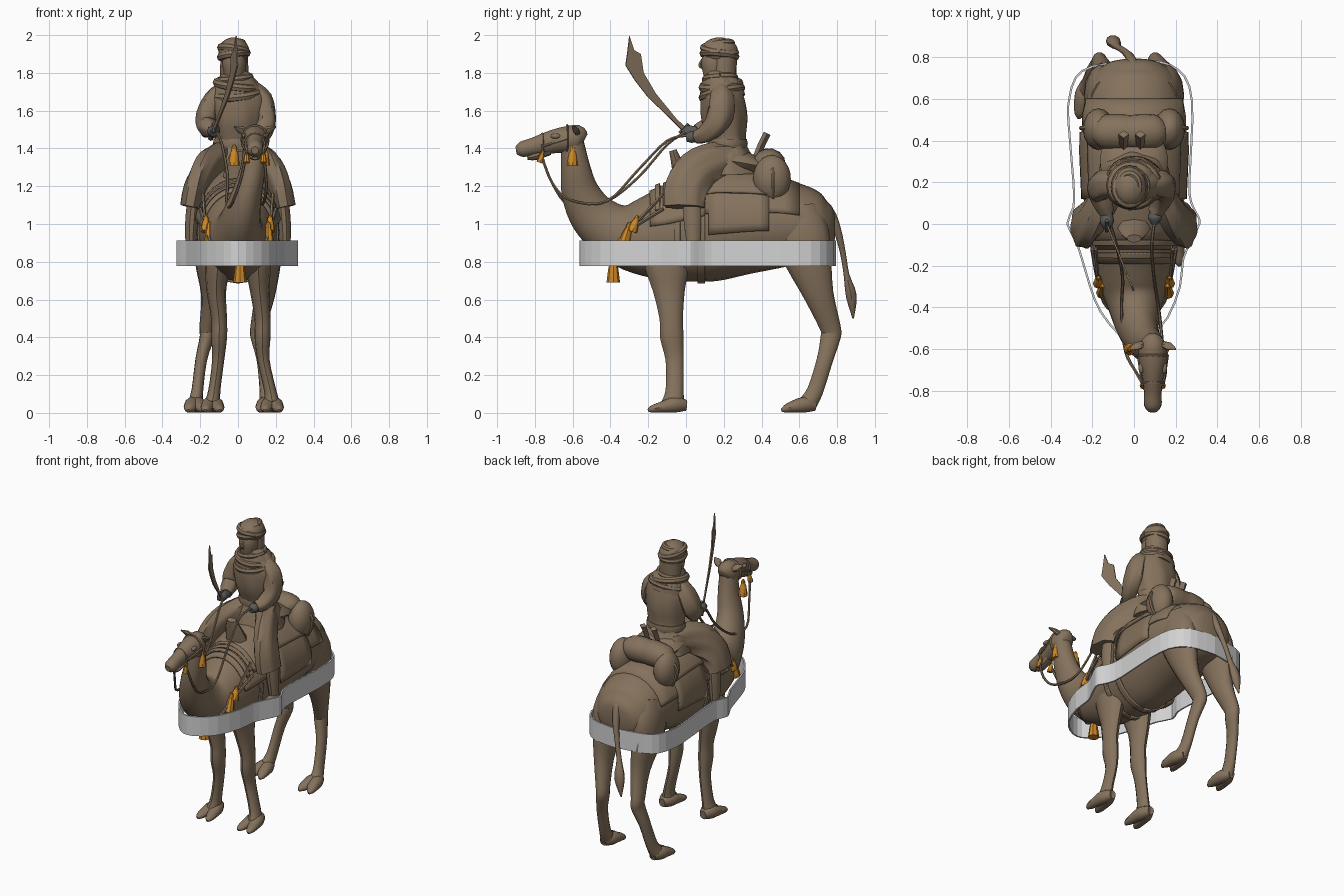
import bpy, bmesh, math
from mathutils import Vector

def mat(name, c):
    m = bpy.data.materials.new(name)
    m.diffuse_color = (*c, 1)
    return m

BROWN = mat("brown", (0.235, 0.168, 0.108))
ORANGE = mat("orange", (0.60, 0.24, 0.02))
GREY = mat("light grey", (0.65, 0.65, 0.65))
DARK = mat("dark grey", (0.10, 0.10, 0.095))

def make(name, verts, faces, m=BROWN, smooth=True, thick=0):
    me = bpy.data.meshes.new(name)
    me.from_pydata([tuple(v) for v in verts], [], faces)
    bm = bmesh.new()
    bm.from_mesh(me)
    bmesh.ops.recalc_face_normals(bm, faces=bm.faces)
    bm.to_mesh(me)
    bm.free()
    me.materials.append(m)
    ob = bpy.data.objects.new(name, me)
    bpy.context.collection.objects.link(ob)
    if thick:
        s = ob.modifiers.new("thickness", "SOLIDIFY")
        s.thickness, s.offset = thick, 0
    if smooth:
        bpy.ops.object.select_all(action='DESELECT')
        ob.select_set(True)
        bpy.context.view_layer.objects.active = ob
        bpy.ops.object.shade_smooth_by_angle(angle=math.radians(40))
    return ob

def spline(rows, sub):
    """Catmull-Rom through rows of numbers"""
    out = []
    for i in range(len(rows) - 1):
        p0, p1, p2, p3 = (rows[min(max(i + k, 0), len(rows) - 1)] for k in (-1, 0, 1, 2))
        for j in range(sub):
            t = j / sub
            out.append([0.5 * (2*b + (c - a)*t + (2*a - 5*b + 4*c - d)*t*t + (3*b - a - 3*c + d)*t**3)
                        for a, b, c, d in zip(p0, p1, p2, p3)])
    return out + [list(rows[-1])]

def loft(name, rows, m=BROWN, n=14, sub=3, ref=(1, 0, 0), fold=0, folds=6):
    """Rows of x, y, z, half-width along ref, other half-width"""
    rows = spline(rows, sub)
    P = [Vector(r[:3]) for r in rows]
    verts, faces = [], []
    for i, r in enumerate(rows):
        t = (P[min(i + 1, len(P) - 1)] - P[max(i - 1, 0)]).normalized()
        u = Vector(ref)
        u = (u - u.dot(t) * t).normalized()
        v = t.cross(u)
        for k in range(n):
            w = 2 * math.pi * k / n
            f = 1 + fold * math.cos(folds * w + i * 0.35)
            verts.append(P[i] + u * max(r[3], .002) * f * math.cos(w) + v * max(r[4], .002) * f * math.sin(w))
    for i in range(len(rows) - 1):
        for k in range(n):
            a, b = i * n + k, i * n + (k + 1) % n
            faces.append((a, b, b + n, a + n))
    faces += [tuple(range(n)), tuple(range(len(verts) - n, len(verts)))]
    return make(name, verts, faces, m)

def tube(name, pts, r, m=BROWN, n=6, sub=4, ref=(1, 0, 0)):
    return loft(name, [(*p, r, r) for p in pts], m, n, sub, ref)

def ball(name, c, s, m=BROWN, seg=16):
    rows = [(c[0], c[1], c[2] - s[2] * math.cos(math.pi * i / 12), s[0] * math.sin(math.pi * i / 12),
             s[1] * math.sin(math.pi * i / 12)) for i in range(13)]
    return loft(name, rows, m, seg, 1)

def hoop(name, c, rx, ry, r, back=0, side=0):
    """Cloth loop round the z axis, tilted by back and side"""
    pts = [(c[0] + rx * math.cos(a), c[1] + ry * math.sin(a), c[2] + back * math.sin(a) + side * math.cos(a))
           for a in [2 * math.pi * k / 20 for k in range(21)]]
    tube(name, pts, r, n=8, sub=1, ref=(0, 0, 1))

def tassel(name, x, y, z, h, r, lean=0):
    loft(name, [(x, y, z, r*.25, r*.25), (x, y - lean*.15, z - h*.15, r*.5, r*.5), (x, y - lean*.3, z - h*.28, r*.45, r*.45),
                (x, y - lean*.4, z - h*.4, r*.7, r*.7), (x, y - lean, z - h, r, r)], ORANGE, 8, 1)

# Camel body and neck in one sweep
BODY = [(0, .79, .98, .05, .05), (0, .77, .98, .13, .12), (0, .70, .98, .2, .18), (0, .55, 1.0, .24, .225),
        (0, .35, 1.0, .245, .26), (0, .12, .985, .235, .29), (0, -.1, .945, .2, .25), (0, -.27, .935, .17, .195),
        (.005, -.39, .965, .13, .15), (.02, -.495, 1.05, .1, .125), (.05, -.56, 1.17, .078, .1),
        (.08, -.585, 1.3, .066, .078), (.09, -.6, 1.43, .06, .06)]
loft("camel_body_and_neck", BODY, n=24, sub=4)

# Camel head, jaw, ears, brows
loft("camel_head", [(.09, -.54, 1.44, .03, .04), (.09, -.57, 1.45, .062, .075), (.09, -.65, 1.445, .068, .07),
                    (.09, -.73, 1.43, .052, .06), (.09, -.81, 1.41, .042, .047), (.09, -.87, 1.395, .042, .042),
                    (.09, -.9, 1.39, .02, .02)], n=14)
loft("camel_lower_lip", [(.09, -.72, 1.385, .03, .02), (.09, -.8, 1.358, .032, .02), (.09, -.84, 1.35, .015, .01)], n=8)
for s in (-1, 1):
    loft("ear", [(.09 + s*.045, -.575, 1.48, .015, .015), (.09 + s*.075, -.585, 1.5, .025, .015),
                 (.09 + s*.11, -.6, 1.515, .004, .004)], n=8)
    ball("eye_brow", (.09 + s*.055, -.69, 1.465), (.014, .028, .014), seg=8)

# Camel legs: feet have two toes each
def foot(name, x, y, toes):
    for d in (-1, 1):
        loft(name, [(x, y, .04, .025, .03), (x + d*.015, y - .06, .043, .042, .043), (x + d*.028, y - .13, .03, .035, .03),
                    (x + d*.036, y - toes + .02, .02, .024, .02), (x + d*.038, y - toes, .012, .008, .008)], n=10)

for kx, fx, s in ((-.1, -.135, -1), (.13, .18, 1)):
    loft("front_leg", [(s*.09, -.1, 1.0, .07, .15), (s*.105, -.1, .8, .07, .125), (s*.115, -.09, .65, .052, .085),
                       (kx, -.078, .5, .042, .062), (kx, -.075, .4, .042, .062), (kx + s*.005, -.06, .28, .032, .048),
                       (fx - s*.01, -.06, .12, .032, .048), (fx, -.07, .05, .042, .06)], n=12)
    foot("front_toe", fx, 0, .2)
for kx, fx, s in ((-.165, -.225, -1), (.105, .155, 1)):
    loft("hind_leg", [(s*.13, .58, 1.08, .08, .12), (s*.15, .61, .95, .09, .15), (s*.15, .65, .8, .078, .125),
                      (s*.14, .705, .62, .055, .08), (kx, .765, .45, .04, .056), (kx, .765, .4, .038, .054),
                      ((kx + fx) / 2, .735, .28, .031, .044), (fx - s*.01, .685, .12, .031, .044),
                      (fx, .645, .05, .042, .05)], n=14)
    foot("hind_toe", fx, .685, .18)

# Tail with tuft
loft("tail", [(0, .68, 1.1, .03, .03), (-.005, .755, 1.07, .028, .028), (-.02, .8, .97, .022, .022), (-.05, .83, .85, .016, .016),
              (-.08, .85, .73, .018, .016), (-.1, .875, .62, .035, .03), (-.12, .885, .5, .004, .004)], n=10)

# Cloths and girths that follow the body
def drape(name, y0, y1, deg, scale):
    verts, faces, nu, nv = [], [], 6, 24
    for i in range(nu + 1):
        y = y0 + (y1 - y0) * i / nu
        k = next(j for j in range(len(BODY) - 1) if BODY[j + 1][1] <= y)
        p, q = BODY[k], BODY[k + 1]
        t = (y - p[1]) / (q[1] - p[1])
        z, a, b = (p[j] + (q[j] - p[j]) * t for j in (2, 3, 4))
        for j in range(nv + 1):
            w = math.radians(deg) * (2 * j / nv - 1)
            verts.append((a * scale * math.sin(w), y, z + b * scale * math.cos(w)))
    for i in range(nu):
        for j in range(nv):
            c = i * (nv + 1) + j
            faces.append((c, c + 1, c + nv + 2, c + nv + 1))
    make(name, verts, faces, thick=.012)

drape("rear_blanket", .1, .6, 76, 1.04)
drape("lower_blanket", .12, .44, 98, 1.05)
drape("front_blanket", -.19, .1, 78, 1.05)
drape("saddle_pad", -.12, .45, 55, 1.1)
drape("girth_strap", .06, .1, 180, 1.015)
drape("front_girth_strap", -.06, -.03, 180, 1.015)
for i, y in enumerate((-.15, -.09)):
    drape("saddle_front_strap_%d" % i, y - .012, y + .012, 60, 1.13)

# Saddle horn, rear posts, rolled bedding and side bags
loft("saddle_horn", [(0, -.02, 1.25, .08, .05), (0, -.05, 1.33, .06, .03), (0, -.07, 1.39, .035, .02)], n=8)
for x in (-.05, .03):
    loft("rear_post", [(x, .36, 1.32, .018, .02), (x, .4, 1.42, .022, .02), (x, .43, 1.48, .026, .02)], n=4, sub=1)
loft("bedding_roll", [(-.17, .44, 1.3, .05, .05), (-.15, .44, 1.31, .08, .075), (-.07, .44, 1.315, .088, .085),
                      (-.02, .44, 1.315, .084, .082), (.05, .44, 1.315, .088, .085), (.11, .44, 1.31, .08, .075),
                      (.13, .44, 1.3, .05, .05)], ref=(0, 1, 0), fold=.02)
for s in (-1, 1):
    ball("side_bag", (s*.17, .455, 1.24), (.075, .1, .125))
    tube("bag_strap", [(s*.12, .46, 1.37), (s*.24, .46, 1.28), (s*.245, .46, 1.2), (s*.2, .46, 1.12)], .011)

# Rider torso, neck scarf, belt
loft("rider_robe", [(0, .23, 1.26, .17, .16), (0, .225, 1.36, .15, .12), (0, .22, 1.43, .12, .095), (0, .205, 1.55, .138, .12),
                    (0, .195, 1.66, .15, .115), (0, .19, 1.73, .115, .095), (-.01, .18, 1.8, .05, .05)], n=30, fold=.03, folds=7)
loft("robe_tail", [(0, .2, 1.34, .14, .08), (0, .32, 1.32, .16, .06), (0, .42, 1.3, .13, .03)], fold=.04)
loft("belt", [(0, .22, 1.405, .128, .102), (0, .22, 1.425, .133, .107), (0, .22, 1.45, .128, .102)], n=20, sub=1)
loft("scarf_wrap", [(-.005, .2, 1.66, .13, .115), (-.01, .19, 1.71, .125, .115), (-.015, .18, 1.76, .1, .095),
                    (-.02, .18, 1.8, .07, .075)], n=24, fold=.03, folds=5)
hoop("scarf_fold_low", (-.005, .19, 1.695), .115, .1, .024, .025, .012)
hoop("scarf_fold_mid", (-.01, .185, 1.735), .1, .095, .024, .012, -.015)
hoop("scarf_fold_top", (-.015, .18, 1.77), .075, .075, .022, .005, .01)

# Rider head and turban
loft("rider_face", [(-.02, .15, 1.75, .045, .05), (-.02, .15, 1.8, .056, .062), (-.02, .15, 1.86, .064, .07),
                    (-.02, .16, 1.92, .05, .06)])
loft("nose", [(-.02, .088, 1.875, .007, .006), (-.02, .075, 1.84, .013, .012), (-.02, .09, 1.825, .008, .006)], n=6)
loft("head_cloth", [(-.02, .2, 1.74, .075, .065), (-.02, .2, 1.82, .074, .068), (-.02, .2, 1.9, .072, .07)], fold=.03)
ball("turban", (-.022, .177, 1.915), (.082, .098, .073))
hoop("turban_fold_low", (-.022, .177, 1.895), .068, .084, .022, -.008, .012)
hoop("turban_fold_mid", (-.022, .177, 1.92), .067, .082, .022, -.012, -.014)
hoop("turban_fold_top", (-.022, .18, 1.95), .045, .06, .02, .008, .008)

# Arms and gloved hands
for s, ex, hand in ((-1, -.165, (-.13, .01, 1.49)), (1, .145, (.1, .03, 1.46))):
    hx, hy, hz = hand
    loft("sleeve", [(s*.07, .19, 1.71, .05, .05), (s*.13, .19, 1.66, .052, .065), (ex, .18, 1.58, .055, .07),
                    (ex, .15, 1.52, .052, .06), ((ex + hx) / 2, .1, hz + .015, .047, .047),
                    (hx, .055, hz, .035, .035)], fold=.06, folds=5, n=20)
    loft("glove", [(hx, .07, hz, .028, .028), (hx, .04, hz, .03, .03), (hx, hy, hz, .034, .034),
                   (hx, hy - .03, hz - .005, .018, .02)], DARK, 10)

# Robed legs and boots
for s in (-1, 1):
    loft("robed_leg", [(s*.05, .26, 1.34, .08, .09), (s*.11, .16, 1.33, .07, .1), (s*.175, .06, 1.28, .065, .11),
                       (s*.225, 0, 1.19, .06, .11), (s*.25, -.01, 1.09, .055, .105)], fold=.06, n=24, folds=7)
    loft("shin", [(s*.235, .03, 1.12, .035, .05), (s*.245, .035, 1.0, .035, .048), (s*.25, .04, .88, .028, .035)], n=10)
    loft("boot", [(s*.25, .075, .875, .02, .02), (s*.255, .04, .875, .033, .035), (s*.25, -.03, .865, .03, .024),
                  (s*.245, -.07, .86, .012, .01)], n=10)

# Curved sword with handle
up = [(-.3, 1.995), (-.275, 1.92), (-.24, 1.9), (-.225, 1.8), (-.16, 1.69), (-.05, 1.555), (0, 1.51)]
low = [(-.015, 1.49), (-.1, 1.575), (-.2, 1.67), (-.27, 1.76), (-.32, 1.84), (-.31, 1.91)]
make("sword_blade", [(-.13 - y * .4, y, z) for y, z in up + low], [tuple(range(len(up) + len(low)))], smooth=False, thick=.008)
tube("sword_handle", [(-.145, .04, 1.45), (-.125, -.015, 1.51)], .014, DARK, 8, 1)
tube("sword_guard", [(-.13, .015, 1.53), (-.13, -.035, 1.48)], .01, DARK, 6, 1)

# Bridle, reins, chest straps
for i, (y, z, rx, rz) in enumerate(((-.76, 1.42, .05, .057), (-.63, 1.445, .07, .076))):
    tube("bridle_band_%d" % i, [(.09 + rx * math.cos(a), y, z + rz * math.sin(a))
                              for a in [2 * math.pi * k / 16 for k in range(17)]], .008, n=5, sub=1, ref=(0, 1, 0))
for s, hx, hz in ((-1, -.12, 1.5), (1, .1, 1.47)):
    tube("cheek_strap", [(.09 + s*.052, -.76, 1.41), (.09 + s*.07, -.63, 1.45)], .007, n=5, sub=1)
    tube("rein", [(.09 + s*.045, -.77, 1.38), (.08 + s*.07, -.71, 1.22), (.05 + s*.09, -.61, 1.11 + s*.015), (.03 + s*.09, -.42, 1.12),
                  (.02 + s*.075, -.25, 1.27 + s*.02), (s*.085, -.1, 1.43 + s*.01), (hx, .02, hz)], .008)
    tube("chest_strap", [(s*.2, -.12, 1.08), (s*.17, -.28, .98), (s*.125, -.4, .87), (0, -.46, .83)], .01)
    tube("side_strap", [(s*.185, -.12, 1.16), (s*.175, -.25, 1.02)], .009, n=5, sub=1)

# Orange tassels
tassel("chest_tassel", .01, -.385, .83, .14, .036)
for s in (-1, 1):
    tassel("side_tassel", s*.155 + .005, -.295, 1.01, .12, .032, .035)
    tassel("upper_side_tassel", s*.17, -.255, 1.045, .085, .027, .03)
    tassel("cheek_tassel", .06 + s*.08, -.6, 1.42, .11, .03)
    tassel("muzzle_tassel", .09 + s*.045, -.755, 1.39, .065, .018, .02)

# Pale band around the animal
R = [(0, .79), (.13, .775), (.21, .74), (.265, .66), (.28, .5), (.265, .2), (.275, .1), (.305, .04), (.313, 0), (.27, -.09),
     (.235, -.17), (.22, -.3), (.16, -.45), (.08, -.53), (0, -.56), (-.07, -.53), (-.16, -.42), (-.21, -.3), (-.27, -.1),
     (-.32, 0), (-.29, .08), (-.29, .2), (-.315, .5), (-.31, .6), (-.28, .7), (-.2, .755)]
R = spline(R + R[:1], 2)[:-1]
n = len(R)
make("surrounding_band", [(x, y, z) for z in (.778, .912) for x, y in R],
     [(i, (i + 1) % n, (i + 1) % n + n, i + n) for i in range(n)], GREY, False, .01)
